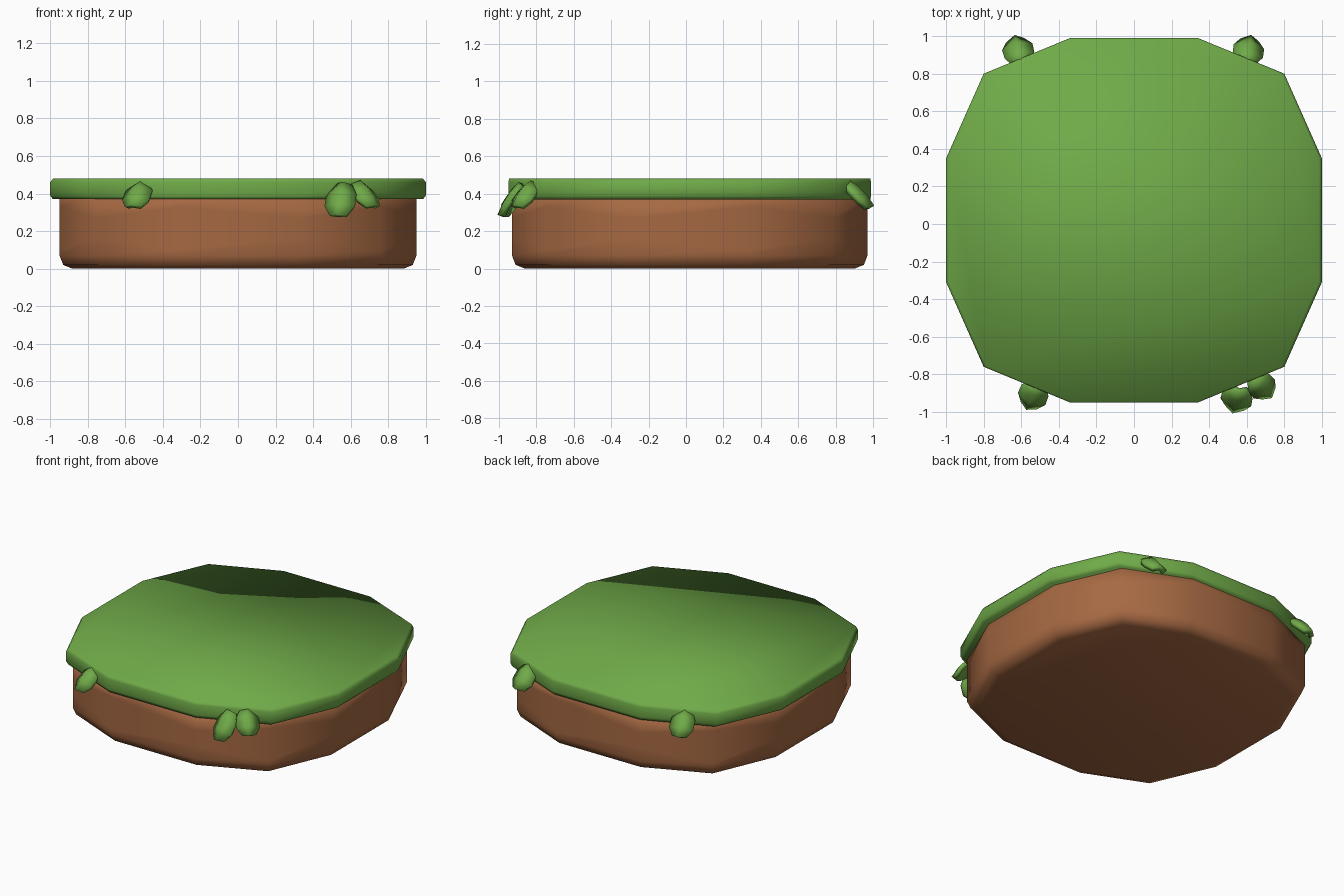
import bpy, bmesh
from mathutils import Vector

if "Cube" in bpy.data.objects:
    bpy.data.objects.remove(bpy.data.objects["Cube"])


def material(name, color):
    m = bpy.data.materials.new(name)
    m.diffuse_color = (*color, 1)
    m.use_nodes = True
    m.node_tree.nodes["Principled BSDF"].inputs["Base Color"].default_value = m.diffuse_color
    return m


GREEN = material("grass_green", (0.16, 0.40, 0.065))
BROWN = material("soil_brown", (0.38, 0.14, 0.055))
CY = 0.02  # the slab sits slightly behind the origin because of the front leaves

# twelve-sided rounded-square outline, one quarter mirrored to four
QUARTER = [(1.0, 0.33), (0.80, 0.78), (0.34, 0.97)]
OUTLINE = (QUARTER
           + [(-x, y) for x, y in reversed(QUARTER)]
           + [(-x, -y) for x, y in QUARTER]
           + [(x, -y) for x, y in reversed(QUARTER)])


def finish(name, bm, mat):
    bmesh.ops.recalc_face_normals(bm, faces=bm.faces)
    me = bpy.data.meshes.new(name)
    bm.to_mesh(me)
    bm.free()
    me.materials.append(mat)
    me.shade_smooth()
    ob = bpy.data.objects.new(name, me)
    bpy.context.collection.objects.link(ob)
    return ob


def slab(name, rings, mat):
    """Stack outline rings (z, zigzag, x scale, y scale) and cap both ends."""
    bm = bmesh.new()
    loops = [[bm.verts.new((x * sx, CY + y * sy, z + (zig if i % 2 else -zig)))
              for i, (x, y) in enumerate(OUTLINE)] for z, zig, sx, sy in rings]
    n = len(OUTLINE)
    for a, b in zip(loops, loops[1:]):
        for i in range(n):
            j = (i + 1) % n
            bm.faces.new((a[i], a[j], b[j], b[i]))
    bm.faces.new(loops[0])
    bm.faces.new(loops[-1])
    return finish(name, bm, mat)


# soil base with chamfered foot and zigzag facet bands
slab("soil_base", [(0.0, 0, 0.88, 0.91), (0.02, 0, 0.93, 0.96),
                   (0.07, 0, 0.95, 0.98), (0.13, 0.03, 0.95, 0.98),
                   (0.30, -0.03, 0.95, 0.98), (0.39, 0, 0.95, 0.98)], BROWN)

# grass layer with softened rim
slab("grass_top", [(0.37, 0, 0.985, 0.995), (0.39, 0, 1, 1),
                   (0.46, 0, 1, 1), (0.48, 0, 0.985, 0.995)], GREEN)


# drooping leaves: rows of (distance along, left, right edge), with a raised midrib
LEAF_ROWS = [(0.0, -0.55, 0.55), (0.3, -0.95, 0.95),
             (0.65, -1.0, 0.95), (0.93, -0.6, 0.5)]


def leaf(name, top, tip, half_width):
    top, tip = Vector(top), Vector(tip)
    d = tip - top
    side = d.cross(Vector((0, 0, 1))).normalized()
    out = side.cross(d).normalized()
    if out.z < 0:
        out = -out
    bm = bmesh.new()
    rows = []
    for k, (t, l, r) in enumerate(LEAF_ROWS):
        mid = 1.0 if k == 3 else t
        arch = out * (0.012 if k in (1, 2) else 0)
        rows.append([bm.verts.new(top + d * t + side * half_width * l - out * 0.012),
                     bm.verts.new(top + d * mid + arch + out * 0.012),
                     bm.verts.new(top + d * t + side * half_width * r - out * 0.012)])
    for a, b in zip(rows, rows[1:]):
        for i in range(2):
            bm.faces.new((a[i], a[i + 1], b[i + 1], b[i]))
    ob = finish(name, bm, GREEN)
    thick = ob.modifiers.new("thickness", "SOLIDIFY")
    thick.thickness = 0.03
    thick.offset = 0
    return ob


leaf("leaf_front_left", (-0.51, -0.85, 0.45), (-0.565, -0.97, 0.325), 0.075)
leaf("leaf_front_right", (0.56, -0.875, 0.445), (0.53, -0.985, 0.275), 0.08)
leaf("leaf_front_right_outer", (0.64, -0.82, 0.45), (0.72, -0.91, 0.325), 0.07)
leaf("leaf_back_left", (-0.60, 0.86, 0.45), (-0.63, 0.985, 0.32), 0.078)
leaf("leaf_back_right", (0.60, 0.86, 0.45), (0.62, 0.985, 0.32), 0.078)
